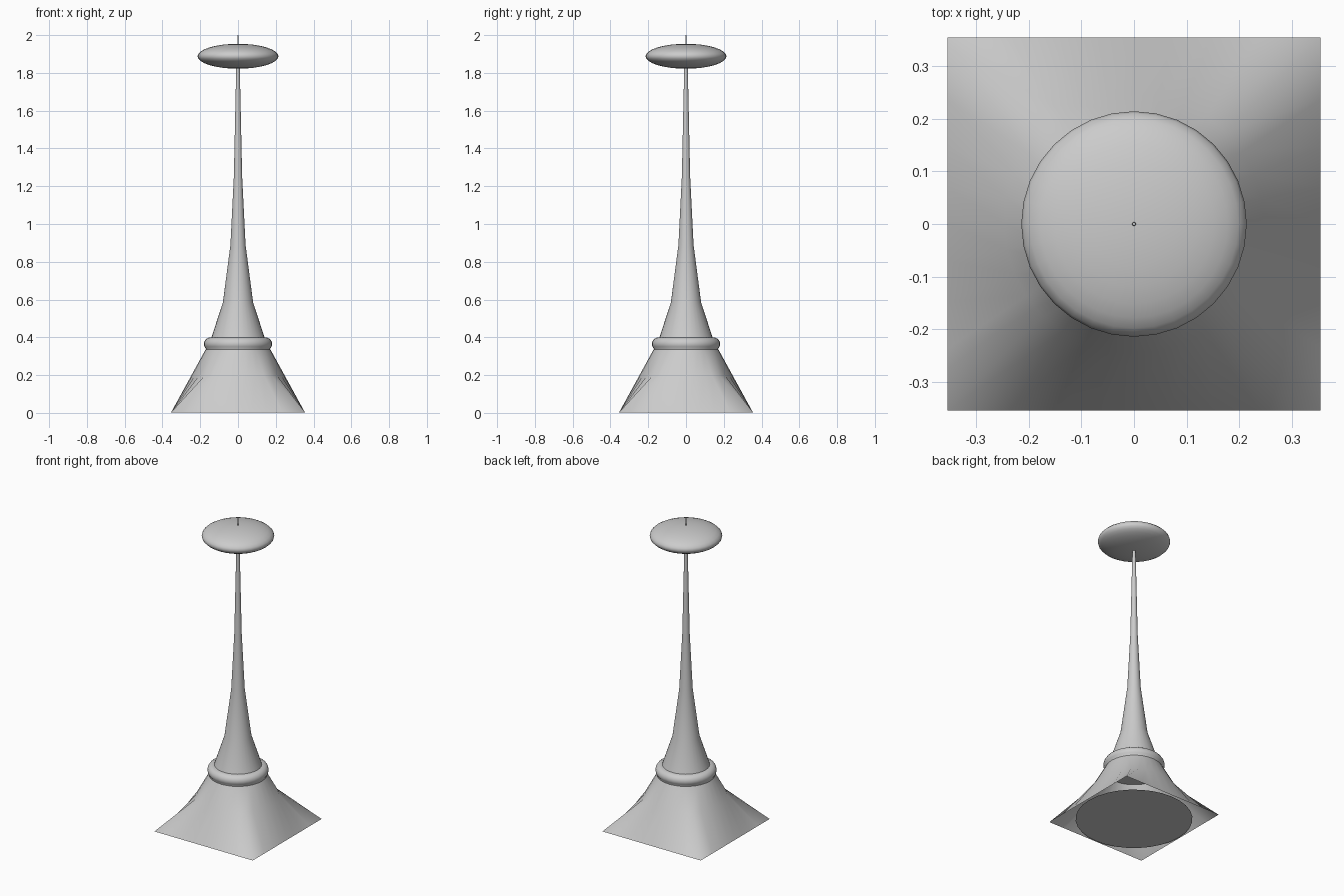
import bpy, bmesh, math

if "Cube" in bpy.data.objects:
    bpy.data.objects.remove(bpy.data.objects["Cube"])

SEG = 32


def finish(name, bm, angle=40):
    bmesh.ops.recalc_face_normals(bm, faces=bm.faces)
    mesh = bpy.data.meshes.new(name)
    bm.to_mesh(mesh)
    bm.free()
    obj = bpy.data.objects.new(name, mesh)
    bpy.context.collection.objects.link(obj)
    bpy.ops.object.select_all(action='DESELECT')
    obj.select_set(True)
    bpy.context.view_layer.objects.active = obj
    bpy.ops.object.shade_smooth_by_angle(angle=math.radians(angle))
    return obj


def circle(r, z):
    return [(r * math.cos(a), r * math.sin(a), z)
            for a in (2 * math.pi * i / SEG for i in range(SEG))]


def square(h, z):
    # circle points pushed out radially onto a square outline
    pts = []
    for x, y, _ in circle(1, z):
        k = h / max(abs(x), abs(y))
        pts.append((x * k, y * k, z))
    return pts


def loft(name, rings, cap_bottom=False, cap_top=False, angle=40):
    bm = bmesh.new()
    loops = [[bm.verts.new(p) for p in ring] for ring in rings]
    for a, b in zip(loops, loops[1:]):
        for i in range(SEG):
            j = (i + 1) % SEG
            bm.faces.new((a[i], a[j], b[j], b[i]))
    if cap_bottom:
        bm.faces.new(loops[0][::-1])
    if cap_top:
        bm.faces.new(loops[-1])
    return finish(name, bm, angle)


# Hollow skirt: square at the ground, round higher up
loft("base_skirt", [square(0.354, 0.003), circle(0.246, 0.2), circle(0.172, 0.335)], angle=60)

# Flat round floor inside the square
bm = bmesh.new()
bmesh.ops.create_circle(bm, cap_ends=True, segments=SEG, radius=0.345)
bmesh.ops.reverse_faces(bm, faces=bm.faces)
finish("base_floor", bm)

# Rounded collar, closed underneath and on top
steps = 8
collar = [circle(0.146 + 0.035 * math.sin(math.pi * i / steps),
                 0.365 - 0.035 * math.cos(math.pi * i / steps)) for i in range(steps + 1)]
loft("collar", [circle(0.17, 0.33)] + collar[2:], True, True)

# Tapering tower shaft
shaft = [(0.142, 0.395), (0.08, 0.585), (0.04, 0.89), (0.022, 1.25), (0.009, 1.85)]
loft("shaft", [circle(r, z) for r, z in shaft], True, True)

# Flattened saucer
bm = bmesh.new()
bmesh.ops.create_uvsphere(bm, u_segments=SEG, v_segments=16, radius=1)
for v in bm.verts:
    v.co = (v.co.x * 0.214, v.co.y * 0.214, 1.888 + v.co.z * 0.066)
finish("saucer", bm, 60)

# Thin mast on top
loft("mast", [circle(0.004, 1.94), circle(0.003, 2.0)], True, True)
